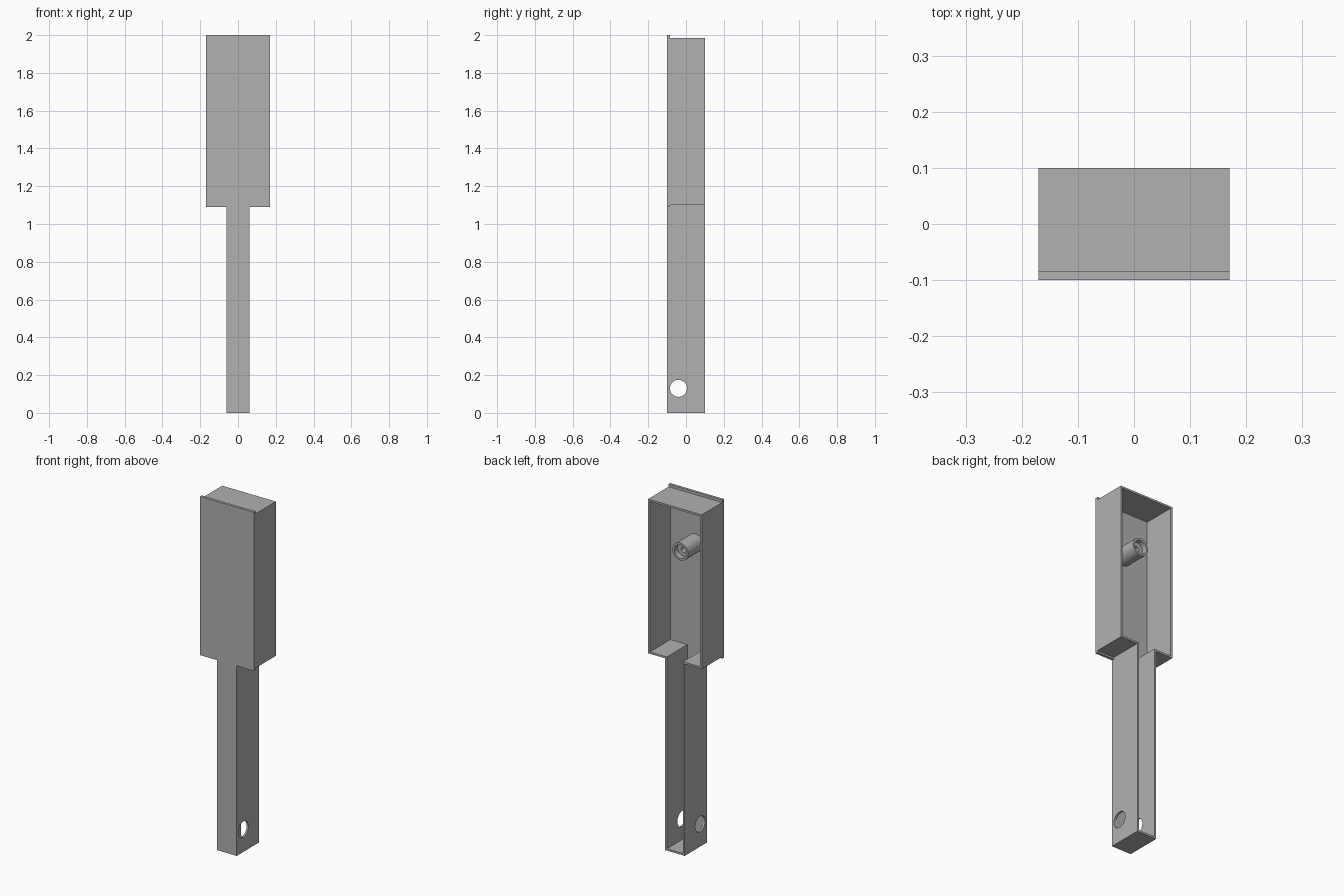
import bpy
import bmesh
from math import pi
from mathutils import Matrix, Vector

old = bpy.data.objects.get("Cube")
if old:
    bpy.data.objects.remove(old, do_unlink=True)

grey = bpy.data.materials.new("plain grey")
grey.use_nodes = True
colour = (0.44, 0.44, 0.44, 1)
grey.diffuse_color = colour
grey.node_tree.nodes["Principled BSDF"].inputs["Base Color"].default_value = colour

# Main dimensions
HEAD_X, GRIP_X, HALF_Y = 0.17, 0.062, 0.1
PLATE_Y = -0.085            # inner face of the front plate
HEAD_LOW, HEAD_TOP = 1.10, 1.985
LIP = 0.015                 # front plate overhang above and below the head
WALL = 0.011


def finish(name, bm):
    bmesh.ops.recalc_face_normals(bm, faces=bm.faces)
    mesh = bpy.data.meshes.new(name)
    bm.to_mesh(mesh)
    bm.free()
    mesh.materials.append(grey)
    obj = bpy.data.objects.new(name, mesh)
    bpy.context.collection.objects.link(obj)
    return obj


def box(name, x, y, z):
    """Box from (low, high) ranges on each axis."""
    bm = bmesh.new()
    lo, hi = Vector((x[0], y[0], z[0])), Vector((x[1], y[1], z[1]))
    size = Matrix.Diagonal((*(hi - lo), 1))
    bmesh.ops.create_cube(bm, size=1, matrix=Matrix.Translation((lo + hi) / 2) @ size)
    return finish(name, bm)


# Front plates, overhanging the head at top and bottom
front_y, wall_y = (-HALF_Y, PLATE_Y), (PLATE_Y, HALF_Y)
box("head_front_plate", (-HEAD_X, HEAD_X), front_y, (HEAD_LOW - LIP * 0.7, HEAD_TOP + LIP))
box("grip_front_plate", (-GRIP_X, GRIP_X), front_y, (0, HEAD_LOW - LIP * 0.7))

# End walls
box("head_top_wall", (-HEAD_X, HEAD_X), wall_y, (HEAD_TOP - WALL, HEAD_TOP))
box("grip_bottom_wall", (-GRIP_X + WALL, GRIP_X - WALL), wall_y, (0, WALL))

# Round cutter for the cross hole in the grip
bm = bmesh.new()
bmesh.ops.create_cone(bm, cap_ends=True, segments=48, radius1=0.045, radius2=0.045, depth=0.4,
                      matrix=Matrix.Translation((0, -0.04, 0.13)) @ Matrix.Rotation(pi / 2, 4, "Y"))
cutter = finish("hole_cutter", bm)
cutter.hide_render = True
cutter.hide_viewport = True
cutter.display_type = "WIRE"

# Paired walls; the shelf under the head leaves the grip channel open
for side, s in (("left", 1), ("right", -1)):
    def span(a, b):
        return sorted((s * a, s * b))

    box(side + "_head_wall", span(HEAD_X - WALL, HEAD_X), wall_y, (HEAD_LOW, HEAD_TOP - WALL))
    box(side + "_head_shelf", span(GRIP_X - WALL, HEAD_X - WALL), wall_y,
        (HEAD_LOW, HEAD_LOW + WALL))
    grip = box(side + "_grip_wall", span(GRIP_X - WALL, GRIP_X), wall_y, (0, HEAD_LOW))
    cut = grip.modifiers.new("cross_hole", "BOOLEAN")
    cut.operation = "DIFFERENCE"
    cut.solver = "EXACT"
    cut.object = cutter

# Screw boss inside the head: stepped bore, lathed around the y axis
profile = [(0.05, PLATE_Y), (0.05, 0.052), (0.038, 0.052), (0.038, 0.022),
           (0.015, 0.022), (0.015, PLATE_Y)]
bm = bmesh.new()
verts = [bm.verts.new((r, y, 1.71)) for r, y in profile]
edges = [bm.edges.new(pair) for pair in zip(verts, verts[1:])]
bmesh.ops.spin(bm, geom=verts + edges, cent=(0, 0, 1.71), axis=(0, 1, 0),
               angle=2 * pi, steps=40, use_merge=True)
bmesh.ops.remove_doubles(bm, verts=bm.verts, dist=0.0001)
boss = finish("screw_boss", bm)
bpy.ops.object.select_all(action="DESELECT")
boss.select_set(True)
bpy.context.view_layer.objects.active = boss
bpy.ops.object.shade_smooth_by_angle(angle=pi / 6)
